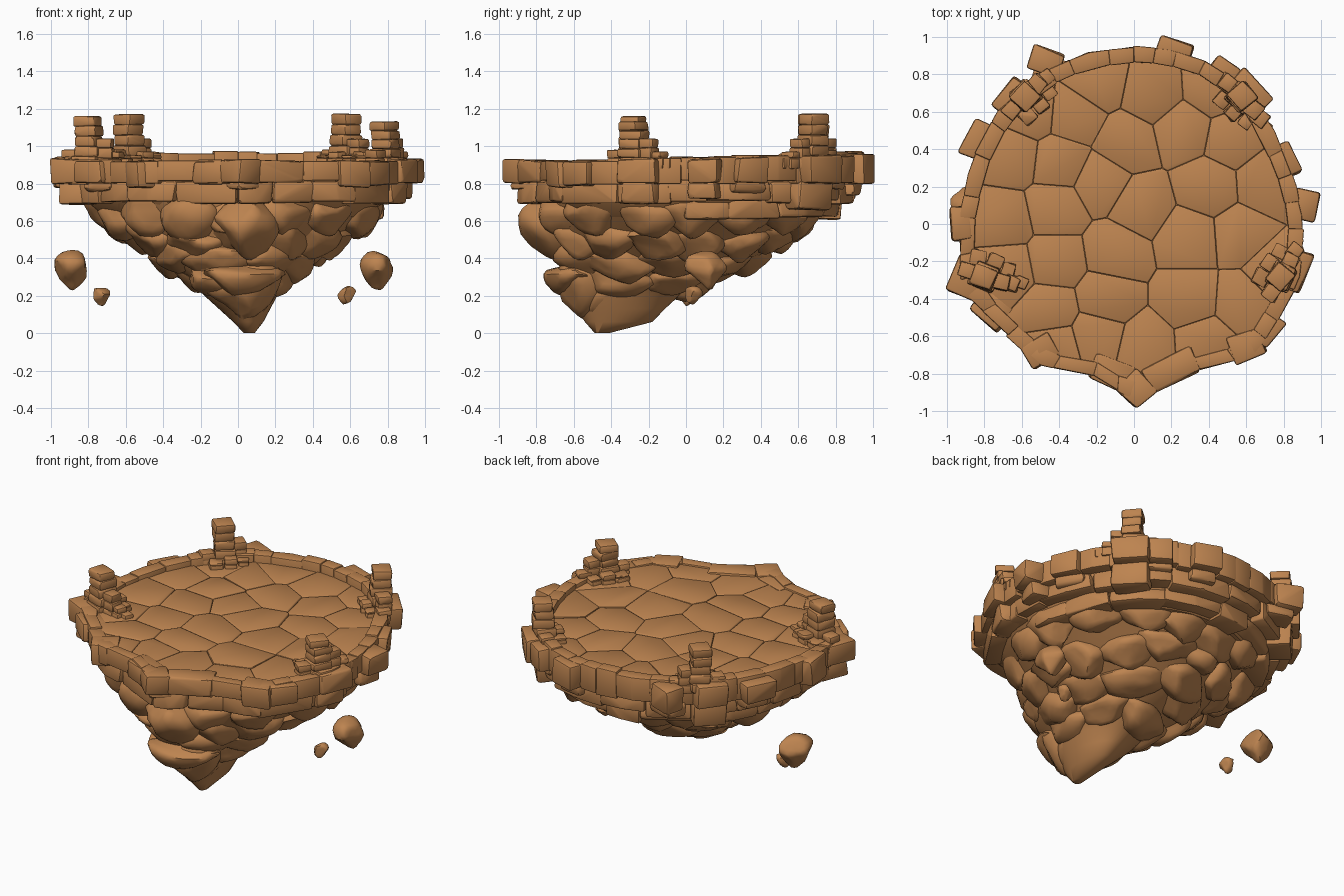
import bpy, bmesh, math, random
from mathutils import Vector, Matrix, noise

if "Cube" in bpy.data.objects:
    bpy.data.objects.remove(bpy.data.objects["Cube"])
random.seed(7)
R = random.uniform

stone = bpy.data.materials.new("brown_stone")
stone.diffuse_color = (0.51, 0.23, 0.08, 1)
stone.use_nodes = True
stone.node_tree.nodes["Principled BSDF"].inputs["Base Color"].default_value = stone.diffuse_color

# Outer plan of the platform: round at the back, angular at the front
OUT = [(0, .95), (.2, .935), (.38, .88), (.6, .73), (.75, .5), (.87, .2), (.91, 0), (.89, -.3),
       (.75, -.55), (.64, -.71), (.25, -.81), (.02, -.96), (-.22, -.81), (-.5, -.76), (-.75, -.53),
       (-.93, -.35), (-.94, 0), (-.87, .33), (-.73, .6), (-.5, .81), (-.25, .92)]
OUT = [Vector(p) for p in OUT]
SEG = [(OUT[i], OUT[(i + 1) % len(OUT)]) for i in range(len(OUT))]
TOTAL = sum((b - a).length for a, b in SEG)


def along(s):
    """Point on the outline at arc length s."""
    s %= TOTAL
    for a, b in SEG:
        d = (b - a).length
        if s <= d:
            return a.lerp(b, s / d)
        s -= d
    return OUT[0].copy()


def finish(bm, name, angle=35):
    me = bpy.data.meshes.new(name)
    bmesh.ops.recalc_face_normals(bm, faces=bm.faces[:])
    bm.to_mesh(me)
    bm.free()
    me.materials.append(stone)
    ob = bpy.data.objects.new(name, me)
    bpy.context.collection.objects.link(ob)
    bpy.ops.object.select_all(action='DESELECT')
    ob.select_set(True)
    bpy.context.view_layer.objects.active = ob
    bpy.ops.object.shade_smooth_by_angle(angle=math.radians(angle))
    return ob


def merge(part, t):
    me = bpy.data.meshes.new("tmp")
    t.to_mesh(me)
    t.free()
    part.from_mesh(me)
    bpy.data.meshes.remove(me)


def hull(part, pts, bev=.012):
    """Chiselled block: bevelled convex hull of a few points."""
    t = bmesh.new()
    for p in pts:
        t.verts.new(p)
    bmesh.ops.convex_hull(t, input=t.verts[:])
    bmesh.ops.delete(t, geom=[v for v in t.verts if not v.link_faces], context='VERTS')
    bmesh.ops.dissolve_limit(t, angle_limit=.12, verts=t.verts[:], edges=t.edges[:])
    bmesh.ops.bevel(t, geom=t.edges[:], offset=bev, segments=2, profile=.5,
                    affect='EDGES', clamp_overlap=True)
    merge(part, t)


def box(part, x, y, z0, z1, w, d, deg, j=.008, bev=.01):
    rot = Matrix.Rotation(math.radians(deg), 3, 'Z')
    pts = []
    for sx in (-.5, .5):
        for sy in (-.5, .5):
            for z in (z0, z1):
                p = rot @ Vector((sx * w, sy * d, 0)) + Vector((x, y, z))
                pts.append(p + Vector((R(-j, j), R(-j, j), R(-j, j) * .6)))
    hull(part, pts, bev)


def boulder(part, c, size, deg=0, taper=0, cuts=11, sub=3):
    """Rounded rock: a sphere flattened by random planes."""
    t = bmesh.new()
    bmesh.ops.create_icosphere(t, subdivisions=sub, radius=1)
    planes = [(Vector((R(-1, 1), R(-1, 1), R(-1, 1))).normalized(), R(.68, .88)) for _ in range(cuts)]
    rot = Matrix.Rotation(math.radians(deg), 3, 'Z')
    off = Vector((R(0, 50), R(0, 50), R(0, 50)))
    for v in t.verts:
        p = v.co * 1.08
        for n, d in planes:
            e = p.dot(n) - d
            if e > 0:
                p = p - n * e * .9
        p *= 1 + .06 * noise.noise(p * 2.2 + off)
        k = 1 + taper * p.z
        p = Vector((p.x * size[0] * k, p.y * size[1] * k, p.z * size[2]))
        v.co = rot @ p + Vector(c)
    merge(part, t)


def loft(part, rings):
    loops = [[part.verts.new(p) for p in r] for r in rings]
    n = len(loops[0])
    for a, b in zip(loops, loops[1:]):
        for i in range(n):
            part.faces.new((a[i], a[(i + 1) % n], b[(i + 1) % n], b[i]))
    part.faces.new(loops[0])
    part.faces.new(loops[-1])


# Solid deck under the floor slabs
bm = bmesh.new()
loft(bm, [[(p.x * k, p.y * k, z) for p in OUT] for z, k in
          ((.62, .76), (.70, .86), (.80, .92), (.895, .93))])
finish(bm, "deck_core", 30)

# Tapering rock core: z, front, back, left, right
SECT = [(0, -.49, -.41, .03, .09), (.06, -.55, -.17, -.03, .14), (.13, -.60, -.10, -.11, .18),
        (.2, -.66, -.02, -.19, .22), (.3, -.71, .13, -.28, .27), (.42, -.68, .44, -.49, .44),
        (.55, -.76, .58, -.64, .62), (.70, -.80, .80, -.84, .81)]


def section(z):
    for a, b in zip(SECT, SECT[1:]):
        if z <= b[0]:
            f = (z - a[0]) / (b[0] - a[0])
            return [u + (v - u) * f for u, v in zip(a, b)]
    return SECT[-1]


def on_core(z, th, k=1):
    _, f, b, l, r = section(z)
    return Vector(((l + r) / 2 + (r - l) / 2 * k * math.cos(th),
                   (f + b) / 2 + (b - f) / 2 * k * math.sin(th), z))


bm = bmesh.new()
loft(bm, [[on_core(s[0], i * math.tau / 40, .95) for i in range(40)] for s in SECT])
finish(bm, "underside_core", 60)

# Large boulders stacked in rows around the core
bm = bmesh.new()
for z, n, h in ((.63, 15, .125), (.515, 13, .115), (.40, 9, .105), (.29, 6, .09)):
    start = R(0, 1)
    _, f, b, l, r = section(z)
    tang = math.pi * ((r - l) + (b - f)) / 2 / n
    for i in range(n):
        th = (i + start + R(-.15, .15)) * math.tau / n
        p = on_core(z + R(-.025, .025), th, 1)
        nrm = Vector((math.cos(th) / (r - l), math.sin(th) / (b - f), 0)).normalized()
        p -= nrm * .085
        deg = math.degrees(math.atan2(nrm.y, nrm.x))
        boulder(bm, p, (.125, tang * R(.55, .68), h * R(.9, 1.12)), deg, .2)
boulder(bm, (.04, -.72, .58), (.175, .16, .18), 0, .12, 9)
boulder(bm, (.02, -.545, .255), (.19, .175, .175), 0, .25, 11)
boulder(bm, (.06, -.40, .17), (.13, .21, .13), 0, .3)
finish(bm, "underside_boulders", 50)


# Courses of blocks that follow the outline
def course(name, lo, hi, outer, inner, z0, top, keep=lambda p: True, j=.008, bev=.012, grow=.013):
    part = bmesh.new()
    s = 0
    while s < TOTAL - .06:
        e = min(s + R(lo, hi), TOTAL)
        if TOTAL - e < lo * .6:
            e = TOTAL
        if keep(along((s + e) / 2)):
            pts, g = [], R(-grow, grow)
            zt, zb = top(along((s + e) / 2)), z0 + R(-.012, .012)
            for q in (s - .002, (s + e) / 2, e + .002):
                p = along(q)
                for k in (outer + g, inner):
                    for z in (zb, zt):
                        pts.append((p.x * k + R(-j, j), p.y * k + R(-j, j), z + R(-j, j) * .4))
            hull(part, pts, bev)
        s = e
    finish(part, name)


course("rim_wall", .11, .24, 1.0, .91, .805,
       lambda p: (.922 if p.y < -.35 else .938 + .03 * max(0, p.y)) + R(-.006, .008),
       j=.003, bev=.008, grow=.006)
course("ledge_blocks", .2, .42, .955, .76, .70, lambda p: .815, j=.012, bev=.016)
course("lower_ledge_blocks", .22, .45, .865, .68, .62, lambda p: .71,
       lambda p: p.y > .1, j=.014, bev=.02)

# Rough buttress blocks standing out of the rim: x, y, angle, width, depth, bottom, top
bm = bmesh.new()
for x, y, deg, w, d, z0, z1 in (
        (.01, -.885, 45, .155, .155, .77, .925), (-.12, -.80, -22, .22, .14, .80, .92),
        (.2, -.78, 25, .28, .14, .80, .92), (.6, -.65, 20, .17, .15, .78, .92),
        (-.5, -.68, 35, .18, .14, .78, .92), (-.76, -.46, -40, .2, .15, .76, .92),
        (-.885, -.29, -20, .19, .2, .69, .93), (-.92, 0, 5, .11, .18, .78, .94),
        (-.83, .45, 65, .2, .14, .74, .93), (-.64, .67, 48, .2, .16, .66, .95),
        (-.47, .87, -20, .18, .13, .74, .95), (.22, .93, -15, .2, .10, .74, .96),
        (.61, .70, -50, .22, .16, .66, .95), (.48, .82, -35, .15, .12, .77, .95),
        (.80, .34, -65, .18, .12, .75, .94), (.91, .10, -10, .13, .17, .72, .93),
        (.86, -.25, -20, .13, .22, .69, .93), (.71, -.56, 55, .18, .12, .79, .92)):
    mid = .80 if z0 < .775 else z0
    box(bm, x, y, mid, z1, w, d, deg, .012, .014)
    if mid > z0:  # stepped-back lower stone
        box(bm, x * .94, y * .94, z0, .815, w * R(.85, 1.1), d * R(.85, 1.1), deg + R(-6, 6), .012, .016)
finish(bm, "rim_buttresses")

# Stone pillars with stepped rubble: x, y, angle, top
PILLARS = ((-.80, -.28, -18, 1.16), (-.585, .68, 45, 1.17), (.575, .68, -45, 1.17), (.785, -.28, 58, 1.13))
bm = bmesh.new()
steps = bmesh.new()
for x, y, deg, top in PILLARS:
    u = Vector((math.cos(math.radians(deg)), math.sin(math.radians(deg))))
    v = Vector((-u.y, u.x))
    if v.dot(Vector((x, y))) > 0:
        v = -v
    h = (top - .89) / 5
    for i in range(5):
        w = .135 - .004 * i
        box(bm, x + R(-.006, .006), y + R(-.006, .006), .89 + i * h, .89 + (i + 1) * h + .002,
            w + R(-.01, .008), w + R(-.01, .008), deg + R(-8, 8), .005, .011)
    # steps: offset along the wall, offset inward, top height, size
    for a, b, t, s in ((.095, .0, 1.04, .085), (.15, .01, .97, .08), (-.10, .0, .98, .085),
                       (.03, .09, .97, .08), (-.06, .085, .95, .08), (.11, .075, .95, .07),
                       (.20, .03, .945, .065)):
        p = Vector((x, y)) + u * a + v * b
        z = .88
        while z < t - .01:
            z2 = min(z + .055, t)
            box(steps, p.x, p.y, z, z2, s * R(.92, 1.08), s * R(.92, 1.08), deg + R(-9, 9), .004, .008)
            z = z2
finish(bm, "pillars")
finish(steps, "pillar_steps")

# Cracked paving: slabs cut as nearest-point cells inside the wall
SEEDS = [(.1, .7), (-.2, .76), (-.32, .58), (-.04, .43), (.27, .5), (-.4, .33), (-.42, .08), (.03, .1),
         (-.17, .22), (.4, .2), (.52, .45), (.7, .22), (.3, -.08), (.57, -.06), (-.42, -.2), (-.1, -.15),
         (-.7, .02), (-.65, .36), (.3, -.4), (-.15, -.4), (-.45, -.46), (-.2, -.6), (.06, -.66),
         (.38, -.64), (-.68, -.25), (.75, -.25), (.58, -.42), (.42, .72), (-.55, .6), (-.42, -.66)]
SEEDS = [Vector(s) for s in SEEDS]


def clip(poly, m, n):
    """Keep the part of poly where (p - m).n <= 0."""
    res = []
    for a, b in zip(poly, poly[1:] + poly[:1]):
        da, db = (a - m).dot(n), (b - m).dot(n)
        if da <= 0:
            res.append(a)
        if da * db < 0:
            res.append(a.lerp(b, da / (da - db)))
    return res


bm = bmesh.new()
floor = [p * .93 for i, p in enumerate(OUT) if i not in (10, 12)]
for s in SEEDS:
    poly = floor
    for o in SEEDS:
        if o != s:
            n = (o - s).normalized()
            poly = clip(poly, (s + o) / 2 - n * .001, n)
    top, tilt = .911 + R(-.003, .003), Vector((R(-.02, .02), R(-.02, .02)))
    pts = []
    for p in poly:
        pts += [(p.x, p.y, .87), (p.x, p.y, top + tilt.dot(p - s))]
    hull(bm, pts, .007)
finish(bm, "floor_slabs", 50)

# Loose rocks floating on both sides
bm = bmesh.new()
for x, y, z, sx, sy, sz in ((-.885, .11, .335, .088, .105, .10), (-.73, 0, .20, .046, .05, .05),
                            (.75, .11, .335, .088, .105, .10), (.58, .04, .20, .046, .045, .05)):
    boulder(bm, (x, y, z), (sx, sy, sz), R(-10, 10), .3, 10)
finish(bm, "floating_rocks", 40)
